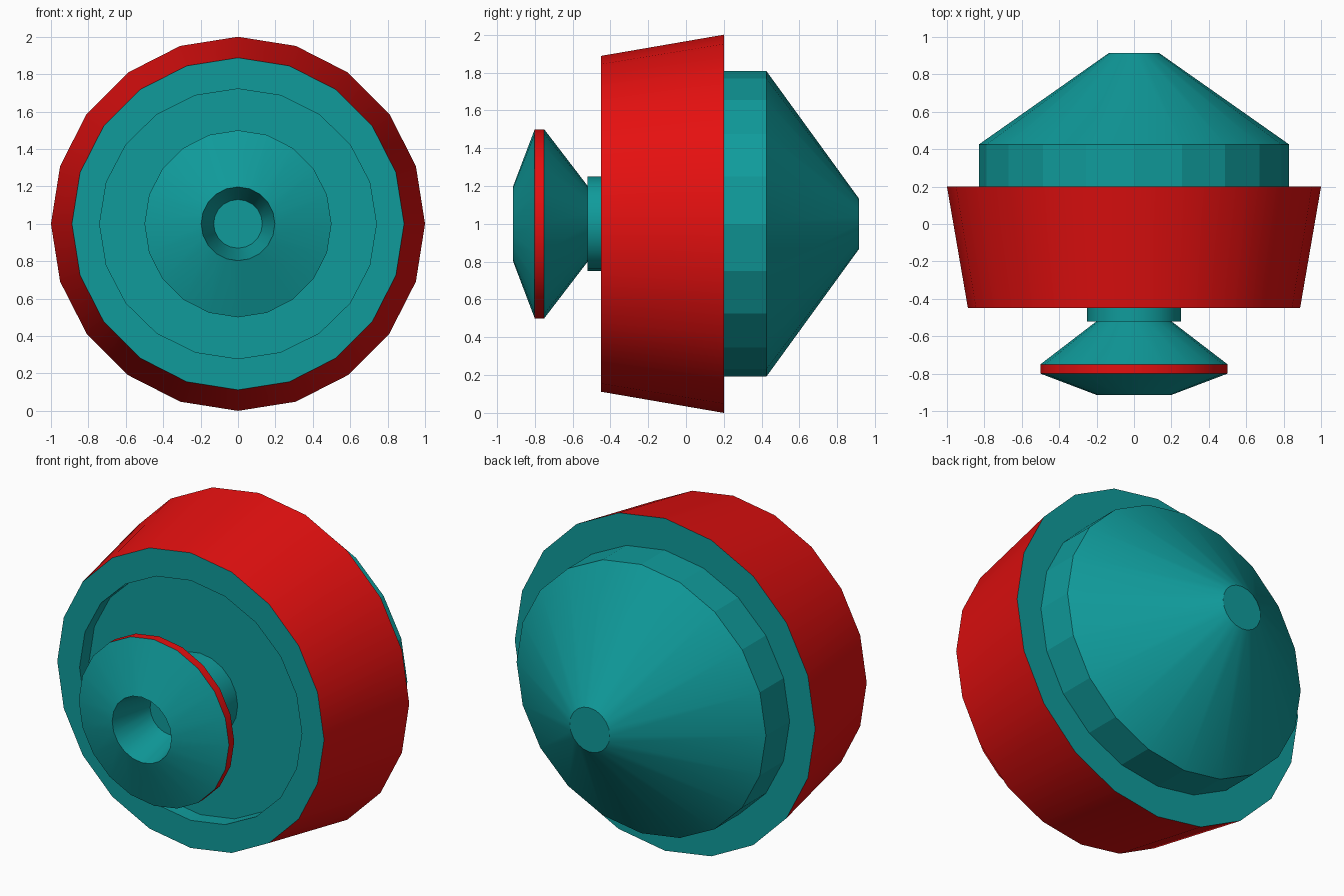
import bpy, bmesh
from math import sin, cos, pi, radians

if "Cube" in bpy.data.objects:
    bpy.data.objects.remove(bpy.data.objects["Cube"])

SIDES = 20


def material(name, rgb):
    m = bpy.data.materials.new(name)
    m.diffuse_color = (*rgb, 1)
    m.use_nodes = True
    m.node_tree.nodes["Principled BSDF"].inputs["Base Color"].default_value = m.diffuse_color
    return m


TEAL = material("teal", (0.005, 0.33, 0.33))
RED = material("red", (0.78, 0.005, 0.005))


def revolve(name, profile, red_bands=(), cap_start=False, cap_end=False, smooth=True):
    """Spin (y, radius, z squash) points, listed front to back, around the y axis at z = 1."""
    bm = bmesh.new()
    rings = []
    for y, r, squash in profile:
        angles = [2 * pi * k / SIDES for k in range(SIDES)]
        rings.append([bm.verts.new((r * cos(a), y, 1 + r * squash * sin(a))) for a in angles])
    for i, (a, b) in enumerate(zip(rings, rings[1:])):
        for j in range(SIDES):
            k = (j + 1) % SIDES
            face = bm.faces.new((a[j], b[j], b[k], a[k]))
            face.material_index = int(i in red_bands)
    if cap_start:
        bm.faces.new(rings[0])
    if cap_end:
        bm.faces.new(rings[-1][::-1])
    mesh = bpy.data.meshes.new(name)
    bm.to_mesh(mesh)
    bm.free()
    mesh.materials.append(TEAL)
    mesh.materials.append(RED)
    obj = bpy.data.objects.new(name, mesh)
    bpy.context.collection.objects.link(obj)
    if smooth:
        bpy.ops.object.select_all(action='DESELECT')
        obj.select_set(True)
        bpy.context.view_layer.objects.active = obj
        bpy.ops.object.shade_smooth_by_angle(angle=radians(30))
    return obj


# Front knob with a funnel-shaped hole and a red rim
revolve("knob", [(-0.65, 0.13, 1), (-0.915, 0.197, 1), (-0.80, 0.5, 1),
                 (-0.75, 0.5, 1), (-0.52, 0.2, 1)], red_bands={2}, cap_start=True)

# Short neck between knob and housing
revolve("neck", [(-0.52, 0.2, 1), (-0.52, 0.25, 1), (-0.36, 0.25, 1)])

# Tapered red housing with a recessed front and a back flange
revolve("housing", [(-0.36, 0.25, 1), (-0.36, 0.74, 0.975), (-0.45, 0.74, 0.975),
                    (-0.45, 0.888, 1), (0.2, 1.0, 1), (0.2, 0.83, 0.974)], red_bands={3})

# Faceted drum behind the housing
revolve("rear_drum", [(0.2, 0.83, 0.974), (0.425, 0.83, 0.974)], smooth=False)

# Rear cone with a blunt tip
revolve("rear_cone", [(0.425, 0.83, 0.974), (0.915, 0.133, 1)], cap_end=True)
